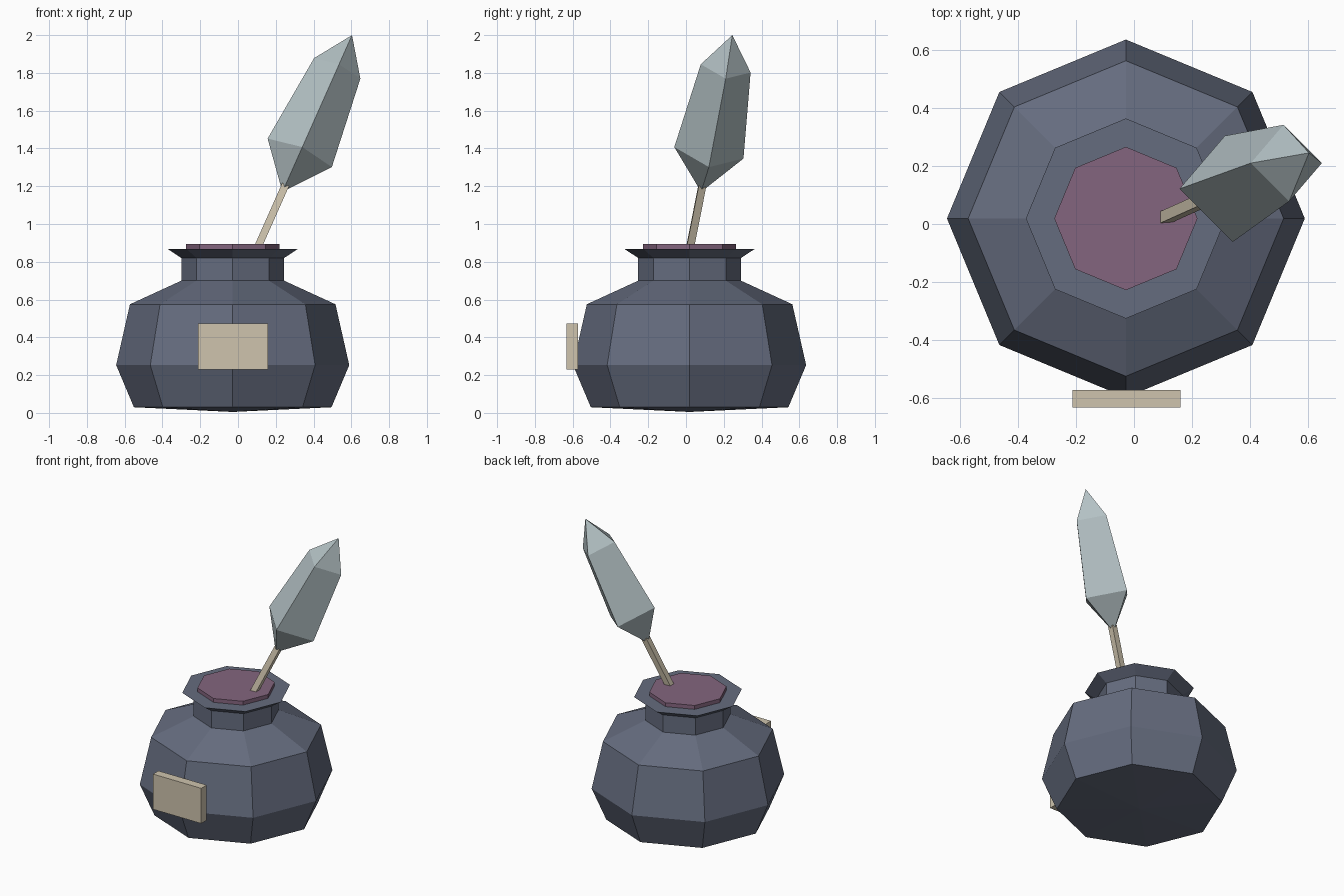
import bpy, bmesh
from math import cos, sin, pi
from mathutils import Euler

default = bpy.data.objects.get("Cube")
if default:
    bpy.data.objects.remove(default, do_unlink=True)


def material(name, rgb):
    m = bpy.data.materials.new(name)
    m.use_nodes = True
    m.diffuse_color = (*rgb, 1)
    m.node_tree.nodes["Principled BSDF"].inputs["Base Color"].default_value = (*rgb, 1)
    return m


glass = material("slate_glass", (0.13, 0.15, 0.21))
ink_purple = material("ink_purple", (0.23, 0.13, 0.21))
parchment = material("parchment", (0.62, 0.55, 0.42))
pale_teal = material("pale_teal", (0.45, 0.53, 0.55))


def finish(name, bm, mat):
    bmesh.ops.recalc_face_normals(bm, faces=bm.faces)
    mesh = bpy.data.meshes.new(name)
    bm.to_mesh(mesh)
    bm.free()
    mesh.materials.append(mat)
    obj = bpy.data.objects.new(name, mesh)
    bpy.context.collection.objects.link(obj)
    return obj


def lathe(name, profile, sides, mat, location, turn=0.0):
    """Faceted solid of revolution from (radius, height) pairs; radius 0 is a point."""
    bm = bmesh.new()
    rings = []
    for r, z in profile:
        count = sides if r > 0 else 1
        rings.append([bm.verts.new((r * cos(turn + 2 * pi * i / sides),
                                    r * sin(turn + 2 * pi * i / sides), z))
                      for i in range(count)])
    for a, b in zip(rings, rings[1:]):
        for i in range(sides):
            j = (i + 1) % sides
            corners = [a[i % len(a)], a[j % len(a)], b[j % len(b)], b[i % len(b)]]
            bm.faces.new(list(dict.fromkeys(corners)))
    for ring in (rings[0], rings[-1]):
        if len(ring) > 1:
            bm.faces.new(ring)
    obj = finish(name, bm, mat)
    obj.location = location
    return obj


# Eight-sided bottle with shoulder, neck and flared lip
axis = (-0.028, 0.019, 0)
lathe("bottle", [(0, 0.005), (0.523, 0.03), (0.617, 0.253), (0.544, 0.575),
                 (0.272, 0.70), (0.272, 0.82), (0.345, 0.868)], 8, glass, axis)
lathe("ink_surface", [(0.247, 0.85), (0.247, 0.895)], 8, ink_purple, axis)

# Label plate on the front
bm = bmesh.new()
bmesh.ops.create_cube(bm, size=1)
bmesh.ops.scale(bm, vec=(0.372, 0.06, 0.245), verts=bm.verts)
label = finish("label", bm, parchment)
label.location = (-0.026, -0.603, 0.352)

# Leaning quill: square shaft and four-sided feather on one axis
lean = Euler((-0.18, 0.418, 0))
quill_base = (0.235, 0.08, 1.17)
shaft = lathe("quill_shaft", [(0.028, -0.36), (0.028, 0.04)], 4, parchment,
              quill_base, pi / 4)
feather = lathe("quill_feather", [(0, 0), (0.186, 0.23), (0.134, 0.727), (0, 0.923)],
                4, pale_teal, quill_base)
for part in (shaft, feather):
    part.rotation_euler = lean
